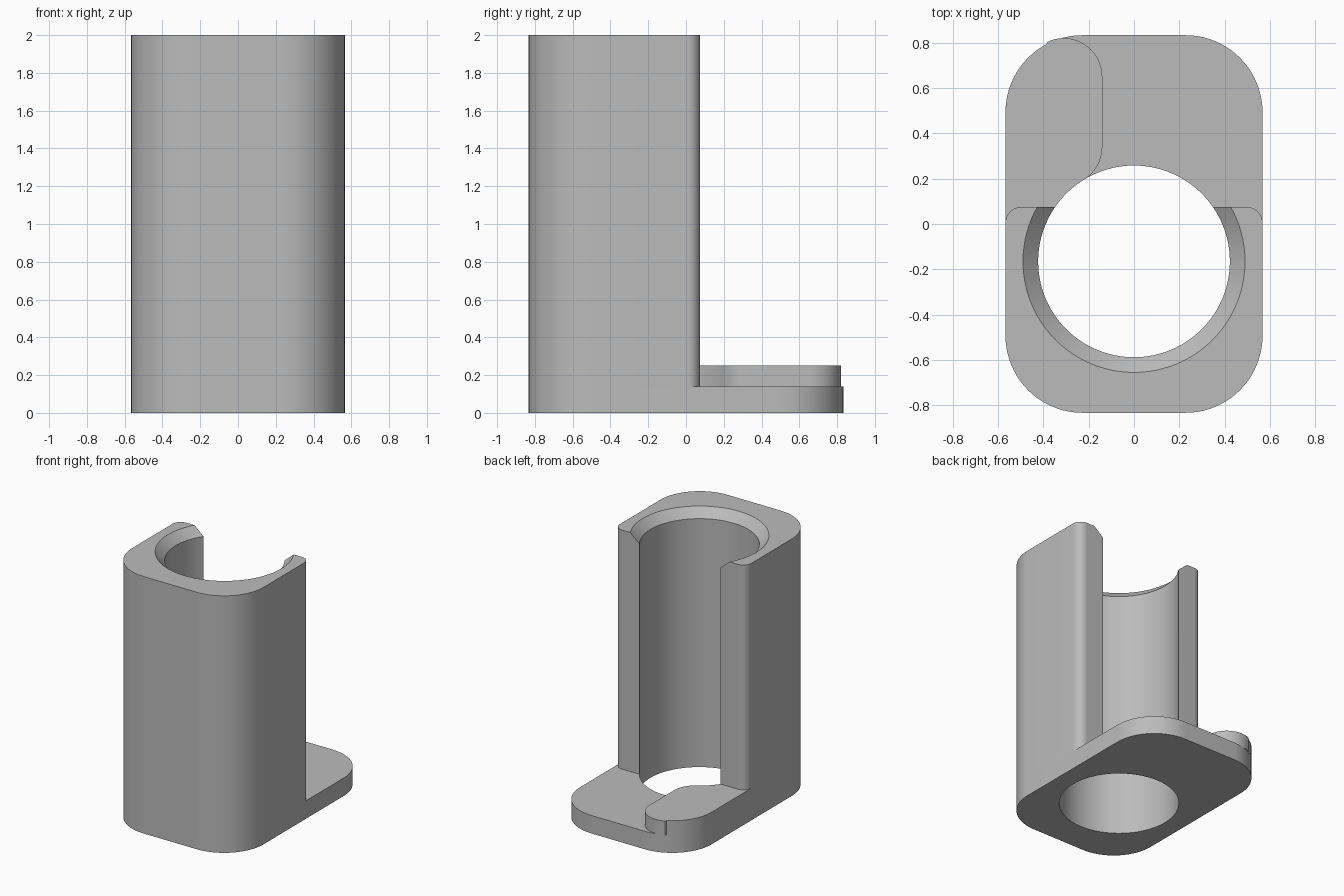
import bpy, bmesh, math

cube = bpy.data.objects.get("Cube")
if cube:
    bpy.data.objects.remove(cube)

HALF_W, HALF_D = 0.567, 0.833
CORNER, PAD_R = 0.34, 0.17
BASE_TOP, PAD_TOP, TOP = 0.14, 0.25, 2.0
BACK = 0.075                       # rear face of the column
HOLE_Y, HOLE_R, CHAMFER = -0.165, 0.423, 0.067

grey = bpy.data.materials.new("plain grey")
grey.use_nodes = True
grey.diffuse_color = (0.5, 0.5, 0.5, 1)
grey.node_tree.nodes["Principled BSDF"].inputs["Base Color"].default_value = (0.5, 0.5, 0.5, 1)


def arc(cx, cy, r, start, end, steps=20):
    angles = [math.radians(start + (end - start) * i / steps) for i in range(steps + 1)]
    return [(cx + r * math.cos(a), cy + r * math.sin(a)) for a in angles]


def rounded_block(y0, y1, front_r, back_r):
    w = HALF_W
    return (arc(w - front_r, y0 + front_r, front_r, -90, 0)
            + arc(w - back_r, y1 - back_r, back_r, 0, 90)
            + arc(back_r - w, y1 - back_r, back_r, 90, 180)
            + arc(front_r - w, y0 + front_r, front_r, 180, 270))


def loft(name, layers):
    """Solid from matching outlines, each given with its height."""
    bm = bmesh.new()
    rings = [[bm.verts.new((x, y, z)) for x, y in pts] for pts, z in layers]
    bm.faces.new(rings[0][::-1])
    bm.faces.new(rings[-1])
    n = len(rings[0])
    for low, high in zip(rings, rings[1:]):
        for i in range(n):
            j = (i + 1) % n
            bm.faces.new((low[i], low[j], high[j], high[i]))
    bmesh.ops.recalc_face_normals(bm, faces=bm.faces)
    mesh = bpy.data.meshes.new(name)
    bm.to_mesh(mesh)
    bm.free()
    mesh.materials.append(grey)
    obj = bpy.data.objects.new(name, mesh)
    bpy.context.collection.objects.link(obj)
    return obj


# Bore with a flared mouth, used as the cutter
def circle(r):
    return arc(0, HOLE_Y, r, 0, 360, 96)[:-1]


bore = loft("bore_cutter", [(circle(HOLE_R), -0.1), (circle(HOLE_R), TOP - CHAMFER),
                            (circle(HOLE_R + 2 * CHAMFER), TOP + CHAMFER)])
bore.hide_render = True

# Base plate and open column
plate = rounded_block(-HALF_D, HALF_D, CORNER, CORNER)
column = rounded_block(-HALF_D, BACK, CORNER, 0.07)

# Raised pad on the rear right, following the plate's corner
pad = ([(-HALF_W, 0)]
       + arc(CORNER - HALF_W, HALF_D - CORNER, CORNER, 180, 118)
       + arc(-0.31, 0.65, PAD_R, 115, 0)
       + arc(-0.31, 0.34, PAD_R, 0, -56)
       + [(-0.2, 0)])

parts = [loft("base_plate", [(plate, 0), (plate, BASE_TOP)]),
         loft("column", [(column, BASE_TOP), (column, TOP)]),
         loft("raised_pad", [(pad, BASE_TOP), (pad, PAD_TOP)])]

# Cut the bore and smooth the curved walls
for obj in parts:
    cut = obj.modifiers.new("bore", 'BOOLEAN')
    cut.operation = 'DIFFERENCE'
    cut.solver = 'EXACT'
    cut.object = bore
    bpy.ops.object.select_all(action='DESELECT')
    obj.select_set(True)
    bpy.context.view_layer.objects.active = obj
    bpy.ops.object.modifier_apply(modifier=cut.name)
    bpy.ops.object.shade_smooth_by_angle(angle=math.radians(30))

bpy.data.objects.remove(bore)
